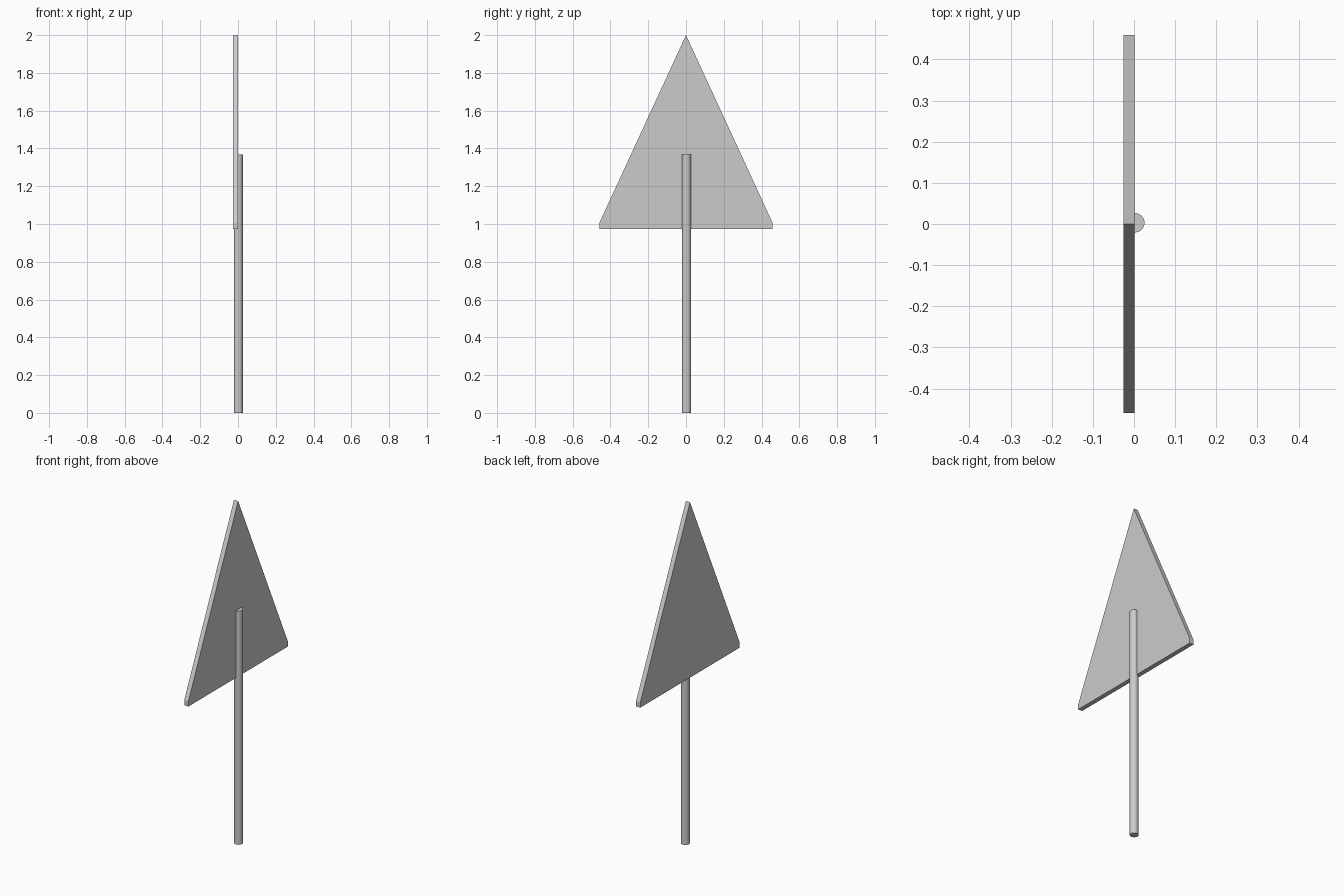
import bpy, bmesh

if "Cube" in bpy.data.objects:
    bpy.data.objects.remove(bpy.data.objects["Cube"])

# Triangular sign plate with clipped lower corners
profile = [(-0.459, 0.974), (0.459, 0.974), (0.459, 1.005), (0.0, 2.0), (-0.459, 1.005)]
bm = bmesh.new()
face = bm.faces.new([bm.verts.new((-0.026, y, z)) for y, z in profile])
ext = bmesh.ops.extrude_face_region(bm, geom=[face])
verts = [v for v in ext["geom"] if isinstance(v, bmesh.types.BMVert)]
bmesh.ops.translate(bm, verts=verts, vec=(0.027, 0, 0))
bmesh.ops.recalc_face_normals(bm, faces=bm.faces)
mesh = bpy.data.meshes.new("sign_plate")
bm.to_mesh(mesh)
bm.free()
bpy.context.collection.objects.link(bpy.data.objects.new("sign_plate", mesh))

# Round post, partly sunk into the plate
height = 1.367
bpy.ops.mesh.primitive_cylinder_add(vertices=32, radius=0.0235, depth=height,
                                    location=(0.002, 0.003, height / 2))
bpy.context.object.name = "post"
bpy.ops.object.shade_smooth_by_angle()
